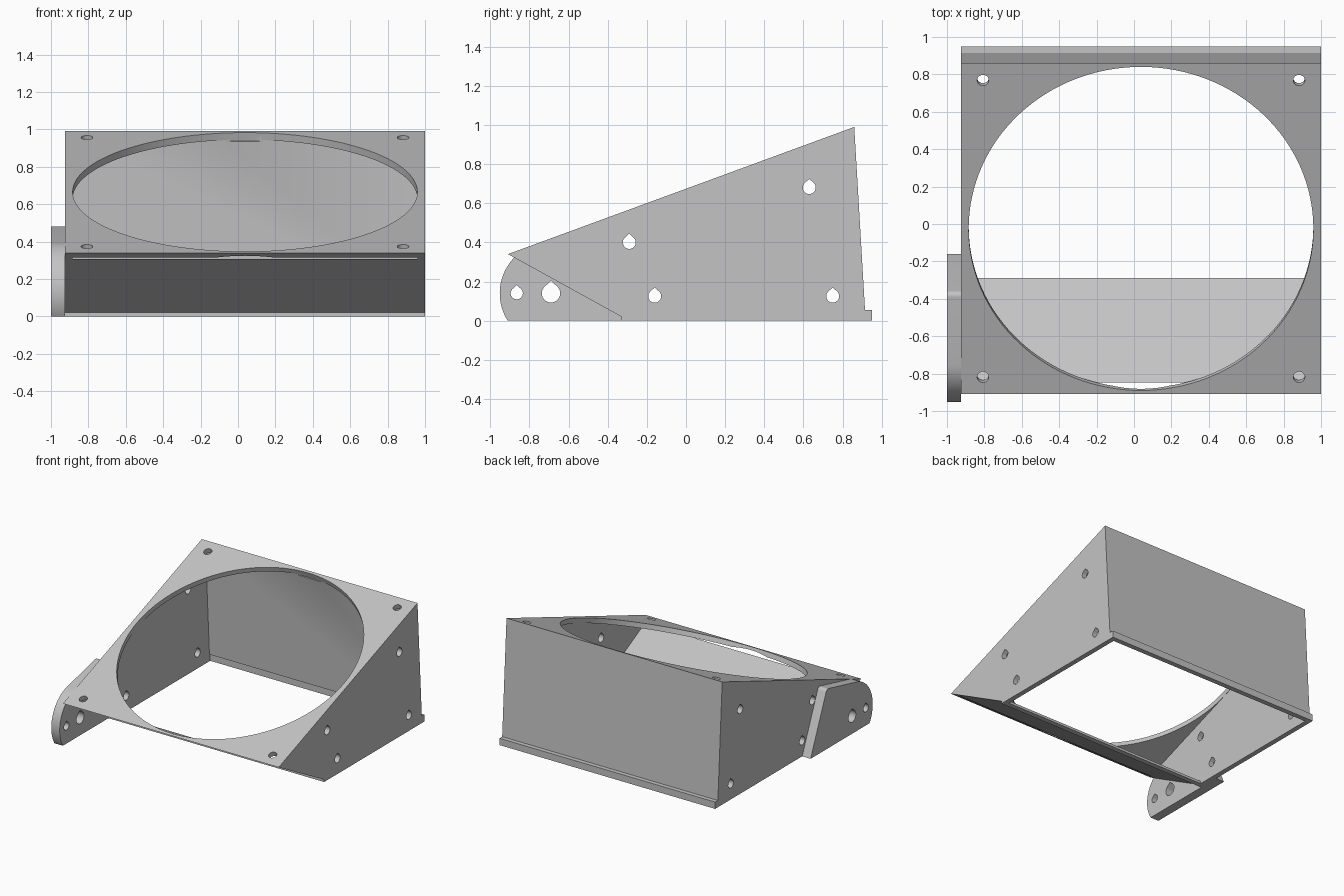
import bpy, bmesh, math
from mathutils import Vector, Matrix

cube = bpy.data.objects.get("Cube")
if cube:
    bpy.data.objects.remove(cube, do_unlink=True)

grey = bpy.data.materials.new("light_grey")
grey.use_nodes = True
colour = (0.55, 0.55, 0.55, 1)
grey.diffuse_color = colour
grey.node_tree.nodes["Principled BSDF"].inputs["Base Color"].default_value = colour


def make_object(name, bm):
    bmesh.ops.recalc_face_normals(bm, faces=bm.faces[:])
    mesh = bpy.data.meshes.new(name)
    bm.to_mesh(mesh)
    bm.free()
    mesh.materials.append(grey)
    ob = bpy.data.objects.new(name, mesh)
    bpy.context.collection.objects.link(ob)
    return ob


def prism(name, profile, x0, x1):
    """Extrude a closed (y, z) profile along x."""
    bm = bmesh.new()
    face = bm.faces.new([bm.verts.new((x0, y, z)) for y, z in profile])
    ext = bmesh.ops.extrude_face_region(bm, geom=[face])
    verts = [v for v in ext["geom"] if isinstance(v, bmesh.types.BMVert)]
    bmesh.ops.translate(bm, verts=verts, vec=(x1 - x0, 0, 0))
    return make_object(name, bm)


def arc(y, z, r, start, end, n):
    angles = [math.radians(start + (end - start) * i / n) for i in range(n + 1)]
    return [(y + r * math.cos(a), z + r * math.sin(a)) for a in angles]


def teardrop(y, z, r, x0, x1):
    """Round hole with a printable pointed top."""
    return prism("hole_cutter", arc(y, z, r, 135, 405, 32) + [(y, z + r * 1.35)], x0, x1)


def cut(ob, cutter):
    mod = ob.modifiers.new("cut", "BOOLEAN")
    mod.operation = "DIFFERENCE"
    mod.solver = "EXACT"
    mod.object = cutter
    bpy.context.view_layer.objects.active = ob
    bpy.ops.object.modifier_apply(modifier=mod.name)
    bpy.data.objects.remove(cutter, do_unlink=True)


def smooth(ob):
    bpy.ops.object.select_all(action="DESELECT")
    ob.select_set(True)
    bpy.context.view_layer.objects.active = ob
    bpy.ops.object.shade_smooth_by_angle(angle=math.radians(25))


LEFT, RIGHT, MID = 1.0, -0.925, 0.0375
front_top, back_top = Vector((0, -0.91, 0.34)), Vector((0, 0.86, 0.99))
tilt = math.atan2(back_top.z - front_top.z, back_top.y - front_top.y)
plate_frame = Matrix.Translation((front_top + back_top) / 2 + Vector((MID, 0, 0))) \
    @ Matrix.Rotation(tilt, 4, "X")


def plate_drill(u, v, r, depth, n):
    """Cylinder square to the sloping top plate, sunk by depth."""
    bm = bmesh.new()
    height = depth + 0.1
    place = plate_frame @ Matrix.Translation((u, v, height / 2 - depth))
    bmesh.ops.create_cone(bm, cap_ends=True, segments=n, radius1=r, radius2=r,
                          depth=height, matrix=place)
    return make_object("drill_cutter", bm)


# Sloping duct with a rear foot, hollow and open below
duct = prism("duct_body", [(-0.33, 0), (-0.33, 0.02), (-0.91, 0.34), (0.86, 0.99),
                           (0.915, 0.055), (0.95, 0.055), (0.95, 0)], RIGHT, LEFT)
cut(duct, prism("cavity_cutter", [(-0.29, -0.1), (-0.29, 0.02), (-0.845, 0.306),
                                  (-0.90, 0.302), (0.85, 0.943), (0.9, 0.055),
                                  (0.91, 0.055), (0.91, -0.1)], RIGHT + 0.04, LEFT - 0.04))

# Large round opening and four corner screw holes
cut(duct, plate_drill(0, 0, 0.9215, 0.048, 128))
for u in (-0.845, 0.845):
    for v in (-0.845, 0.845):
        cut(duct, plate_drill(u, v, 0.031, 0.06, 32))

# Screw holes through both side walls
for y, z in ((-0.29, 0.4), (0.63, 0.68), (-0.16, 0.125), (0.75, 0.125)):
    cut(duct, teardrop(y, z, 0.033, -1.2, 1.2))
smooth(duct)

# Mounting ear on the right side
ear_profile = [(-0.16, 0)] + arc(-0.385, 0.45, 0.03, 22, 103, 8) \
    + arc(-0.69, 0.14, 0.262, 103, 212.3, 40)
ear = prism("mounting_ear", ear_profile, -1.0, RIGHT)
cut(ear, teardrop(-0.865, 0.14, 0.031, -1.2, -0.8))
cut(ear, teardrop(-0.69, 0.14, 0.047, -1.2, -0.8))
smooth(ear)
